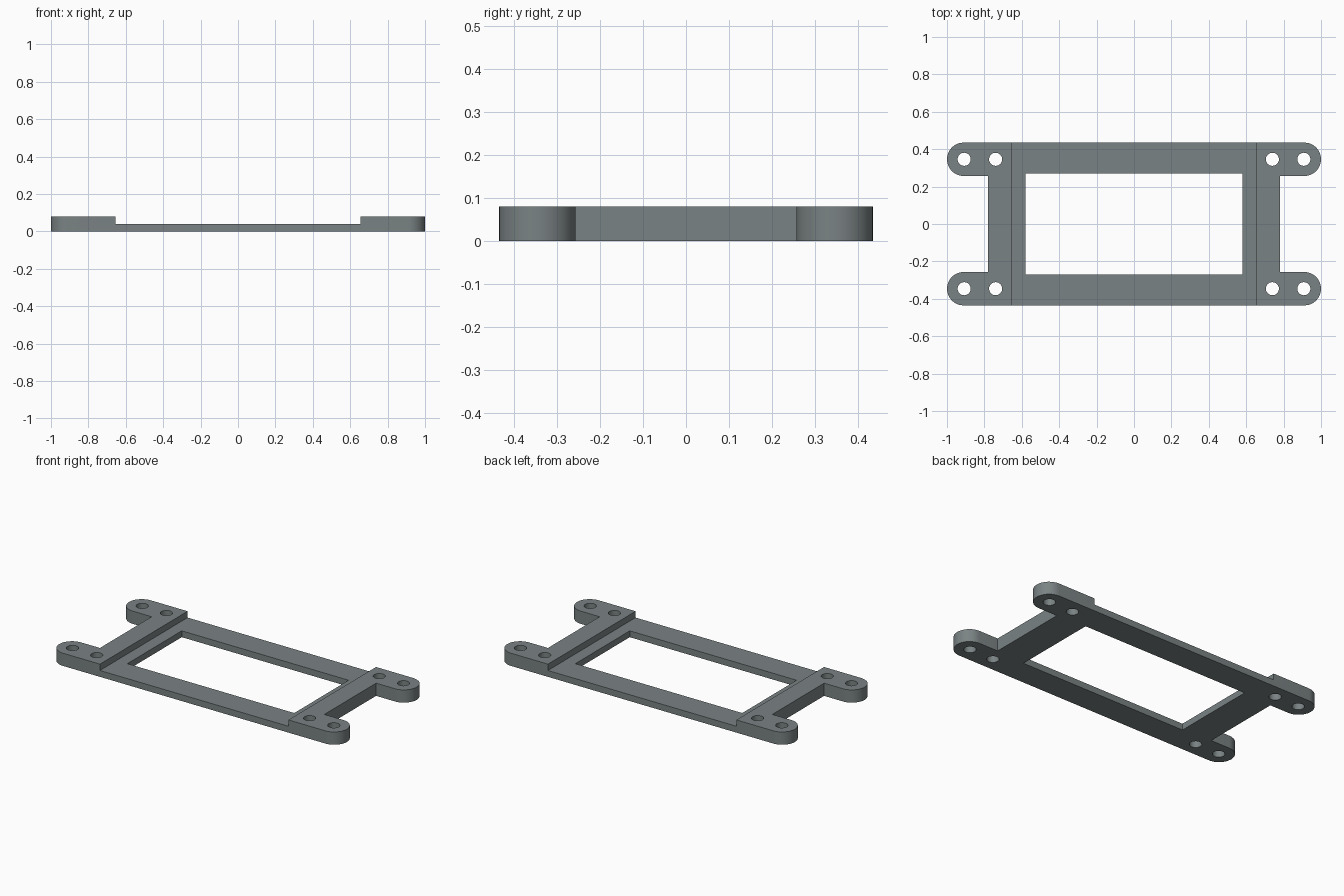
import bpy, bmesh, math

if "Cube" in bpy.data.objects:
    bpy.data.objects.remove(bpy.data.objects["Cube"])

# Main dimensions
HALF_X, HALF_Y = 1.0, 0.435
TAB_R = 0.089                      # rounded tab radius
TAB_Y = HALF_Y - TAB_R             # tab centre line
TAB_X = HALF_X - TAB_R             # tab arc centre
BAR_X = 0.78                       # outer face of the end bars
STEP_X = 0.655                     # where the thick ends meet the thin rails
HEIGHT, THIN = 0.08, 0.04
HOLE_R, HOLES_X = 0.035, (0.74, 0.908)

grey = bpy.data.materials.new("slate grey")
grey.diffuse_color = (0.195, 0.225, 0.228, 1)
grey.use_nodes = True
grey.node_tree.nodes["Principled BSDF"].inputs["Base Color"].default_value = grey.diffuse_color


def prism(name, points, z0, z1):
    """Extrude a closed outline from z0 to z1."""
    bm = bmesh.new()
    face = bm.faces.new([bm.verts.new((x, y, z0)) for x, y in points])
    top = bmesh.ops.extrude_face_region(bm, geom=[face])["geom"]
    bmesh.ops.translate(bm, vec=(0, 0, z1 - z0),
                        verts=[v for v in top if isinstance(v, bmesh.types.BMVert)])
    bmesh.ops.recalc_face_normals(bm, faces=bm.faces)
    mesh = bpy.data.meshes.new(name)
    bm.to_mesh(mesh)
    bm.free()
    mesh.materials.append(grey)
    obj = bpy.data.objects.new(name, mesh)
    bpy.context.collection.objects.link(obj)
    return obj


def rect(hx, hy):
    return [(-hx, -hy), (hx, -hy), (hx, hy), (-hx, hy)]


def arc(cx, cy, r, a0, a1, n):
    return [(cx + r * math.cos(a0 + (a1 - a0) * i / n),
             cy + r * math.sin(a0 + (a1 - a0) * i / n)) for i in range(n + 1)]


# Frame outline: right side with two rounded tabs, then turned for the left side
q = math.pi / 2
right = (arc(TAB_X, -TAB_Y, TAB_R, -q, q, 24)
         + [(BAR_X, -TAB_Y + TAB_R), (BAR_X, TAB_Y - TAB_R)]
         + arc(TAB_X, TAB_Y, TAB_R, -q, q, 24))
frame = prism("mounting_frame", right + [(-x, -y) for x, y in right], 0, HEIGHT)

# Cutters: window, recess between the thick ends, and screw holes
cutters = [prism("window_cutter", rect(0.58, 0.27), -0.1, 0.2),
           prism("recess_cutter", rect(STEP_X, 0.6), THIN, 0.2)]
for sx in (-1, 1):
    for sy in (-1, 1):
        for hx in HOLES_X:
            ring = arc(sx * hx, sy * TAB_Y, HOLE_R, 0, 4 * q, 32)[:-1]
            cutters.append(prism("screw_hole_cutter", ring, -0.1, 0.2))

bpy.context.view_layer.objects.active = frame
frame.select_set(True)
for cutter in cutters:
    mod = frame.modifiers.new("cut", 'BOOLEAN')
    mod.operation, mod.solver, mod.object = 'DIFFERENCE', 'EXACT', cutter
    bpy.ops.object.modifier_apply(modifier=mod.name)
    bpy.data.objects.remove(cutter)

# Smooth the round tab ends and holes, keep the edges crisp
bpy.ops.object.shade_smooth_by_angle(angle=math.radians(30))
